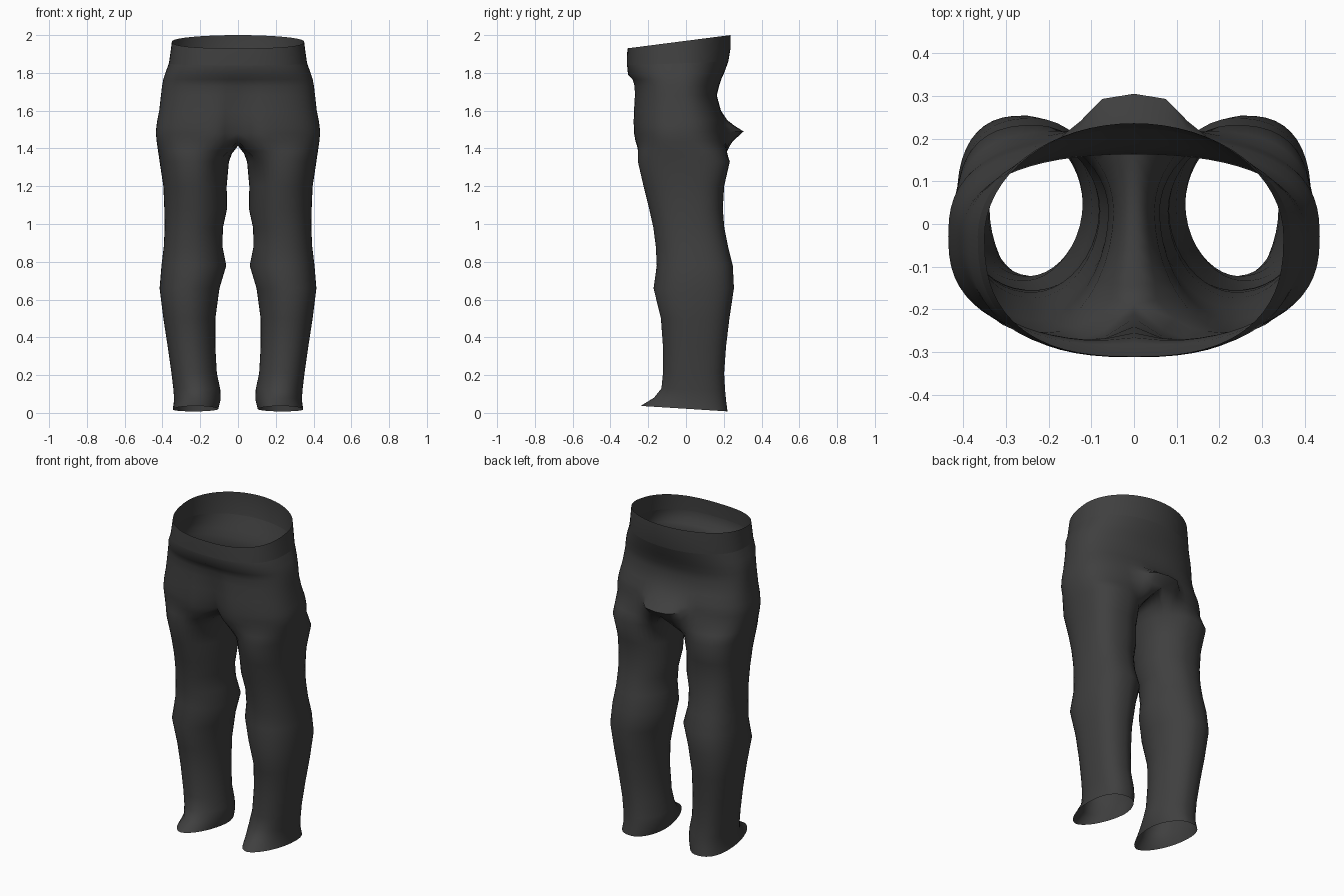
import bpy, bmesh, math

if "Cube" in bpy.data.objects:
    bpy.data.objects.remove(bpy.data.objects["Cube"])

ARC = 32      # steps from front seam round the outside to the back seam
INNER = 10    # steps along the inside of the leg
OPEN = math.radians(135)

fabric = bpy.data.materials.new("charcoal fabric")
fabric.diffuse_color = (0.05, 0.05, 0.05, 1)
fabric.use_nodes = True
fabric.node_tree.nodes["Principled BSDF"].inputs["Base Color"].default_value = fabric.diffuse_color


def power(v, e):
    return math.copysign(abs(v) ** e, v)


def hip_arc(zf, zb, outer, front, back, groove, bulge):
    """Half section of the hips, from front centre to back centre."""
    points = []
    yc = -0.03
    # the back is round at the waist and squarer at the seat
    square_back = 0.76 + 0.24 * min(max((zb - 1.5) / 0.4, 0), 1)
    for i in range(ARC + 1):
        a = -math.pi / 2 + math.pi * i / ARC
        e = 0.79 if a < 0 else square_back
        x = outer * power(max(math.cos(a), 0), e)
        if i in (0, ARC):
            x = 0
        s = power(math.sin(a), e)
        y = yc + s * (back - yc if s > 0 else yc - front)
        t = (y - front) / (back - front)
        if s < 0:
            y += groove * math.exp(-(x / 0.06) ** 2)
        else:
            y += bulge * math.exp(-(x / 0.125) ** 4)
        points.append((x, y, zf + (zb - zf) * t))
    return points


def leg_ring(zf, zb, inner, outer, front, back):
    """Closed leg section, starting at the front of the inner thigh."""
    points = []
    cx, rx = (inner + outer) / 2, (outer - inner) / 2
    yc = max((front + back) / 2, 0.03)
    for i in range(ARC + INNER):
        if i <= ARC:
            a = -OPEN + 2 * OPEN * i / ARC
        else:
            a = OPEN + (2 * math.pi - 2 * OPEN) * (i - ARC) / INNER
        c, s = math.cos(a), math.sin(a)
        # inner side is slimmer, outer back is fuller, toe is pointed
        e = 1.05 if c < 0 else (0.78 if s > 0 else 0.9)
        if s < 0 and zf < 0.1:
            e = 1.12
        s = power(s, e)
        y = yc + s * (back - yc if s > 0 else yc - front)
        t = (y - front) / (back - front)
        points.append((cx + rx * power(c, e), y, zf + (zb - zf) * t))
    return points


def skin(bm, top, bottom, closed):
    n = len(top)
    for i in range(n if closed else n - 1):
        j = (i + 1) % n
        bm.faces.new((top[i], bottom[i], bottom[j], top[j]))


def add_verts(bm, points):
    return [bm.verts.new(p) for p in points]


def finish(bm, name):
    mesh = bpy.data.meshes.new(name)
    bm.to_mesh(mesh)
    bm.free()
    mesh.materials.append(fabric)
    ob = bpy.data.objects.new(name, mesh)
    bpy.context.collection.objects.link(ob)
    mirror = ob.modifiers.new("mirror", 'MIRROR')
    mirror.use_clip = True
    mirror.merge_threshold = 0.0005
    bpy.ops.object.select_all(action='DESELECT')
    ob.select_set(True)
    bpy.context.view_layer.objects.active = ob
    bpy.ops.object.shade_smooth_by_angle(angle=math.radians(60))
    return ob


# Rows: front z, back z, outer x, front y, back y, fly groove, seat fold
band_rows = [
    (1.93, 2.00, 0.350, -0.310, 0.235, 0, 0),
    (1.89, 1.93, 0.357, -0.312, 0.236, 0, 0),
    (1.84, 1.86, 0.366, -0.312, 0.224, 0, 0),
]
hip_rows = [
    band_rows[-1],
    (1.79, 1.80, 0.386, -0.307, 0.202, 0, 0),
    (1.765, 1.77, 0.395, -0.285, 0.188, 0.005, 0),
    (1.73, 1.73, 0.402, -0.276, 0.175, 0.01, 0),
    (1.68, 1.68, 0.408, -0.275, 0.163, 0.02, 0),
    (1.60, 1.60, 0.417, -0.280, 0.185, 0.04, 0),
    (1.54, 1.55, 0.428, -0.282, 0.203, 0.05, 0.015),
    (1.51, 1.52, 0.432, -0.281, 0.207, 0.06, 0.05),
    (1.48, 1.49, 0.435, -0.280, 0.210, 0.07, 0.095),
    (1.44, 1.44, 0.431, -0.273, 0.220, 0.085, 0.03),
]
# Rows: front z, back z, inner x, outer x, front y, back y
leg_rows = [
    (1.33, 1.33, 0.048, 0.415, -0.255, 0.232),
    (1.20, 1.20, 0.060, 0.395, -0.225, 0.202),
    (1.08, 1.08, 0.058, 0.390, -0.195, 0.195),
    (0.98, 0.98, 0.080, 0.388, -0.173, 0.203),
    (0.88, 0.88, 0.082, 0.393, -0.160, 0.223),
    (0.78, 0.78, 0.062, 0.405, -0.155, 0.248),
    (0.66, 0.66, 0.098, 0.415, -0.172, 0.254),
    (0.50, 0.50, 0.120, 0.395, -0.133, 0.230),
    (0.35, 0.35, 0.120, 0.372, -0.122, 0.212),
    (0.21, 0.21, 0.112, 0.352, -0.122, 0.202),
    (0.13, 0.12, 0.094, 0.342, -0.130, 0.207),
    (0.08, 0.06, 0.092, 0.338, -0.170, 0.213),
    (0.037, 0.008, 0.105, 0.345, -0.240, 0.220),
]

# Waistband
bm = bmesh.new()
rows = [add_verts(bm, hip_arc(*r)) for r in band_rows]
for top, bottom in zip(rows, rows[1:]):
    skin(bm, top, bottom, False)
finish(bm, "waistband")

# Hips and legs in one cloth surface
bm = bmesh.new()
hips = [add_verts(bm, hip_arc(*r)) for r in hip_rows]
for top, bottom in zip(hips, hips[1:]):
    skin(bm, top, bottom, False)

# Crotch seam joins the back centre to the front centre
low = hips[-1]
y_back, y_front = low[-1].co.y, low[0].co.y
crotch = []
for k in range(1, INNER):
    t = k / INNER
    crotch.append((0, y_back + (y_front - y_back) * t,
                   1.44 - 0.025 * math.sin(math.pi * t)))
rings = [low + add_verts(bm, crotch)]

# Rounded row between crotch and thigh
thigh = leg_ring(*leg_rows[0])
blend = []
for i, (v, p) in enumerate(zip(rings[0], thigh)):
    q = v.co.lerp(p, 0.5)
    if i > ARC:
        q.x += 0.008
    blend.append(q)
rings.append(add_verts(bm, blend))
rings += [add_verts(bm, leg_ring(*r)) for r in leg_rows]
for top, bottom in zip(rings, rings[1:]):
    skin(bm, top, bottom, True)
finish(bm, "trouser_legs")
